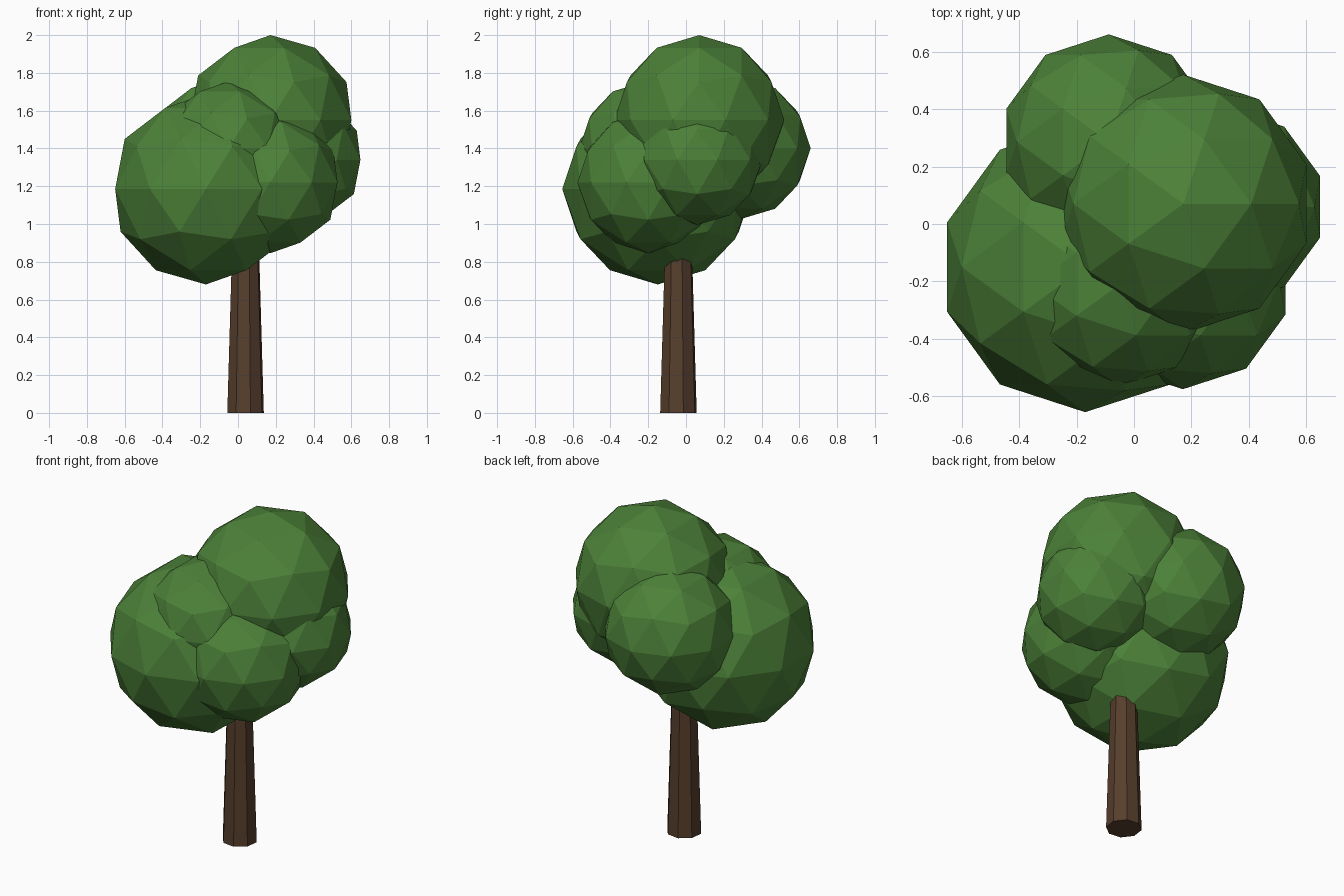
import bpy
from math import radians

cube = bpy.data.objects.get("Cube")
if cube:
    bpy.data.objects.remove(cube, do_unlink=True)


def make_material(name, color):
    mat = bpy.data.materials.new(name)
    mat.use_nodes = True
    mat.diffuse_color = color
    mat.node_tree.nodes["Principled BSDF"].inputs["Base Color"].default_value = color
    return mat


def finish(name, mat):
    obj = bpy.context.object
    obj.name = name
    obj.data.materials.append(mat)
    bpy.ops.object.shade_flat()


leaf_green = make_material("leaf green", (0.072, 0.22, 0.04, 1))
bark_brown = make_material("bark brown", (0.095, 0.05, 0.026, 1))

# Tapered trunk, its top hidden inside the foliage
TRUNK_HEIGHT = 1.0
bpy.ops.mesh.primitive_cone_add(
    vertices=8, radius1=0.1, radius2=0.07, depth=TRUNK_HEIGHT,
    location=(0.04, -0.04, TRUNK_HEIGHT / 2), rotation=(0, 0, radians(15)))
finish("trunk", bark_brown)

# Overlapping faceted foliage clumps: centre and radius
clumps = {
    "foliage_top": ((0.172, 0.07, 1.55), 0.45),
    "foliage_low_right": ((-0.17, -0.15, 1.185), 0.505),
    "foliage_back": ((-0.088, 0.285, 1.4), 0.375),
    "foliage_low_front": ((0.17, -0.2, 1.22), 0.375),
    "foliage_left": ((0.32, 0.06, 1.34), 0.345),
    "foliage_upper_front": ((-0.05, -0.21, 1.4), 0.355),
}
for name, (centre, radius) in clumps.items():
    bpy.ops.mesh.primitive_ico_sphere_add(subdivisions=2, radius=radius, location=centre)
    finish(name, leaf_green)
